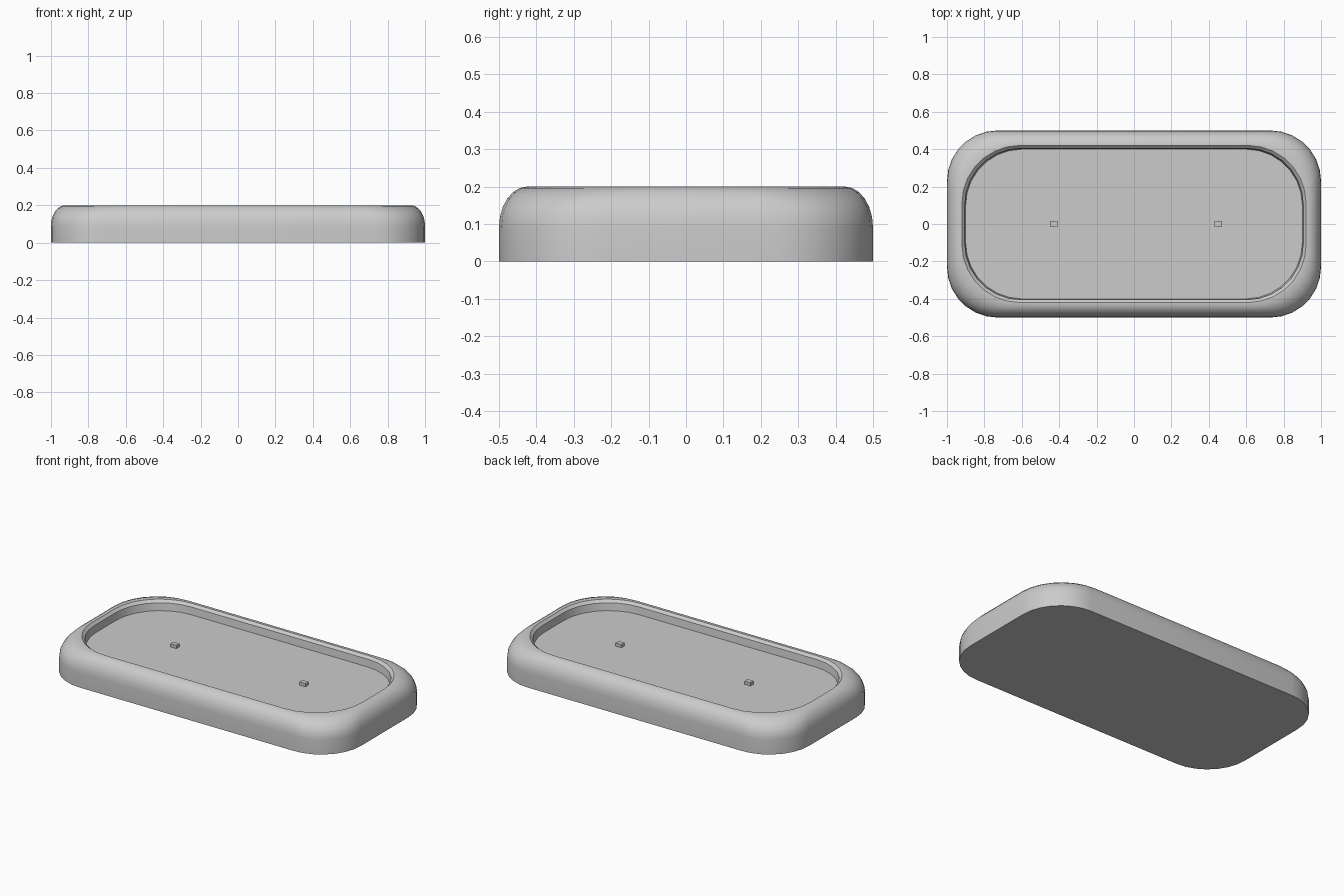
import bpy, bmesh, math

if "Cube" in bpy.data.objects:
    bpy.data.objects.remove(bpy.data.objects["Cube"])

SEG = 7  # segments per rounded corner


def ring(bm, hx, hy, r, z):
    """Rounded-rectangle loop of vertices."""
    verts = []
    corners = [(1, 1, 0), (-1, 1, 90), (-1, -1, 180), (1, -1, 270)]
    for sx, sy, start in corners:
        for i in range(SEG + 1):
            a = math.radians(start + 90 * i / SEG)
            verts.append(bm.verts.new((sx * (hx - r) + r * math.cos(a),
                                       sy * (hy - r) + r * math.sin(a), z)))
    return verts


def finish(bm, name):
    bmesh.ops.recalc_face_normals(bm, faces=bm.faces[:])
    mesh = bpy.data.meshes.new(name)
    bm.to_mesh(mesh)
    bm.free()
    obj = bpy.data.objects.new(name, mesh)
    bpy.context.collection.objects.link(obj)
    return obj


# Tray body: flat base, rounded shoulder, narrow rim, sunken floor
bm = bmesh.new()
sections = [(1.0, 0.5, 0.27, 0.0)]
for i in range(7):
    t = math.radians(15 * i)
    inset = 0.075 * (1 - math.cos(t))
    sections.append((1 - inset, 0.5 - inset, 0.27 + 0.04 * (1 - math.cos(t)),
                     0.09 + 0.11 * math.sin(t)))
sections += [(0.92, 0.42, 0.31, 0.2),
             (0.905, 0.405, 0.30, 0.185),
             (0.90, 0.40, 0.30, 0.14)]
rings = [ring(bm, *s) for s in sections]
for lower, upper in zip(rings, rings[1:]):
    n = len(lower)
    for i in range(n):
        j = (i + 1) % n
        bm.faces.new((lower[i], lower[j], upper[j], upper[i]))
bm.faces.new(rings[0])
bm.faces.new(rings[-1])
tray = finish(bm, "tray_body")
bpy.context.view_layer.objects.active = tray
tray.select_set(True)
bpy.ops.object.shade_smooth_by_angle(angle=math.radians(35))

# Two small pegs on the tray floor
for name, x in (("left_peg", -0.43), ("right_peg", 0.45)):
    bm = bmesh.new()
    bmesh.ops.create_cube(bm, size=1)
    bmesh.ops.scale(bm, vec=(0.04, 0.03, 0.02), verts=bm.verts)
    bmesh.ops.translate(bm, vec=(x, 0, 0.15), verts=bm.verts)
    finish(bm, name)
